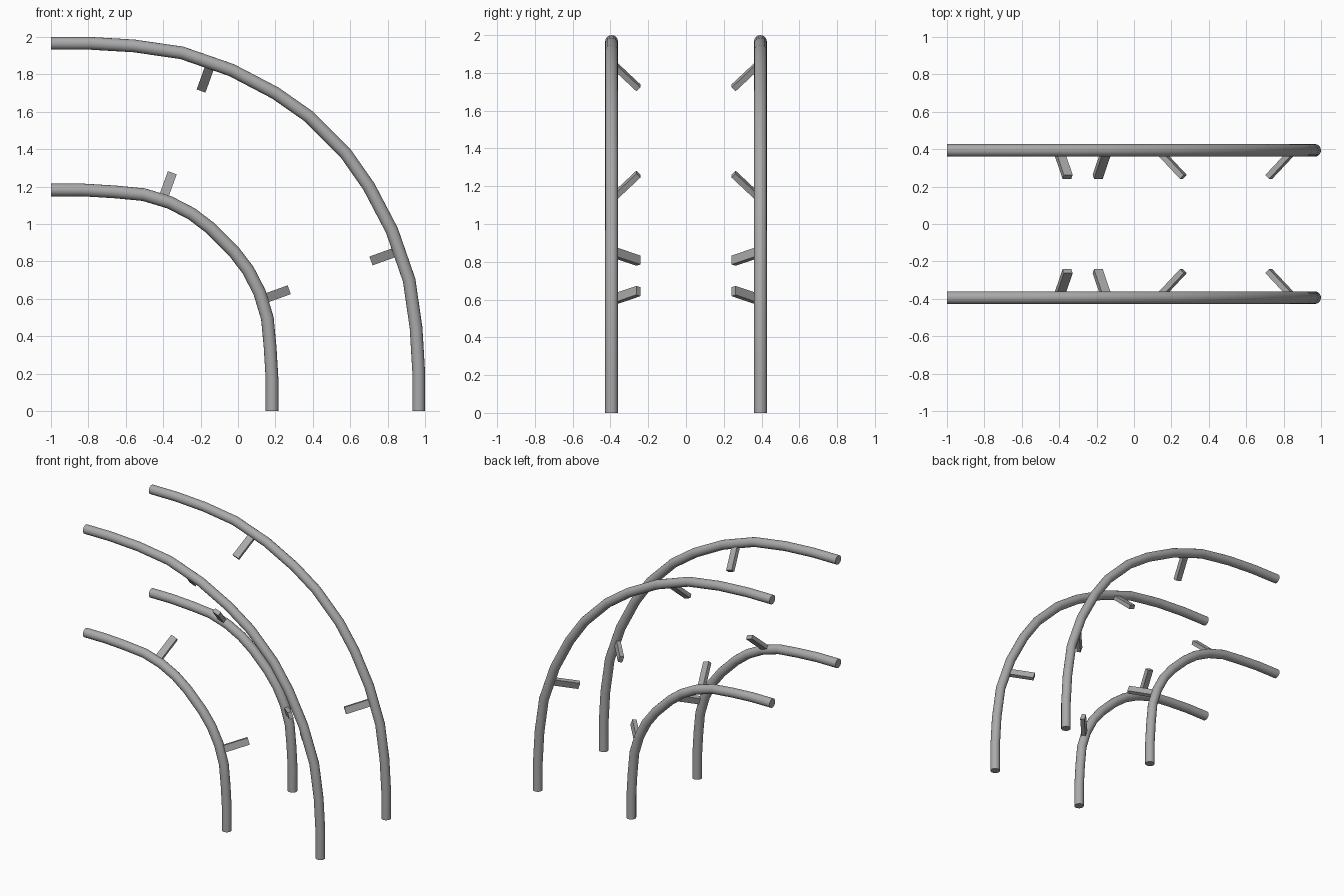
import bpy
from mathutils import Matrix, Vector

if "Cube" in bpy.data.objects:
    bpy.data.objects.remove(bpy.data.objects["Cube"], do_unlink=True)

SIDE_Y = 0.394
RADIUS = 0.034

metal = bpy.data.materials.new("grey metal")
metal.use_nodes = True
grey = (0.4, 0.4, 0.4, 1)
metal.diffuse_color = grey
metal.node_tree.nodes["Principled BSDF"].inputs["Base Color"].default_value = grey


def tube(name, half, y):
    """Bent tube: half a bend, completed by swapping its two axes."""
    points = half + [(b, a) for a, b in reversed(half)]
    curve = bpy.data.curves.new(name, "CURVE")
    curve.dimensions = "3D"
    curve.bevel_depth = RADIUS
    curve.bevel_resolution = 6
    curve.use_fill_caps = True
    spline = curve.splines.new("POLY")
    spline.points.add(len(points) - 1)
    for p, (u, z) in zip(spline.points, points):
        p.co = (u - 1, y, z, 1)
    obj = bpy.data.objects.new(name, curve)
    bpy.context.collection.objects.link(obj)
    bpy.ops.object.select_all(action="DESELECT")
    obj.select_set(True)
    bpy.context.view_layer.objects.active = obj
    bpy.ops.object.convert(target="MESH")
    obj = bpy.context.object
    obj.data.materials.clear()
    obj.data.materials.append(metal)
    bpy.ops.object.shade_smooth_by_angle(angle=0.7)


def strut(name, start, reach):
    """Flat bar leaving the tube centre, square cut at its tip."""
    start, reach = Vector(start), Vector(reach)
    along = reach.normalized()
    across = Vector((-reach.z, 0, reach.x)).normalized()
    thick = along.cross(across)
    frame = Matrix((across, thick, along)).transposed().to_4x4()
    frame.translation = start + reach / 2
    bpy.ops.mesh.primitive_cube_add(size=1)
    obj = bpy.context.object
    obj.name = name
    obj.data.transform(frame @ Matrix.Diagonal((0.05, 0.03, reach.length, 1)))
    obj.data.materials.append(metal)


# Half bends as (distance from the open end, height)
outer = [(0, 1.966), (0.21, 1.966), (0.445, 1.952), (0.70, 1.915),
         (0.965, 1.823), (1.20, 1.70), (1.38, 1.574)]
inner = [(0, 1.182), (0.17, 1.182), (0.338, 1.172), (0.496, 1.157),
         (0.635, 1.115), (0.753, 1.054), (0.854, 0.977)]

for label, s in (("front", -1), ("back", 1)):
    y = s * SIDE_Y
    tube(label + "_outer_tube", outer, y)
    tube(label + "_inner_tube", inner, y)
    # Each bend carries two struts, mirrored across its diagonal
    for ring, (u, z), d in (("outer", (0.854, 1.854), -1), ("inner", (0.597, 1.131), 1)):
        a, b, dy = d * 0.048, d * 0.133, -s * 0.142
        strut(f"{label}_{ring}_upper_strut", (u - 1, y, z), (a, dy, b))
        strut(f"{label}_{ring}_lower_strut", (z - 1, y, u), (b, dy, a))
